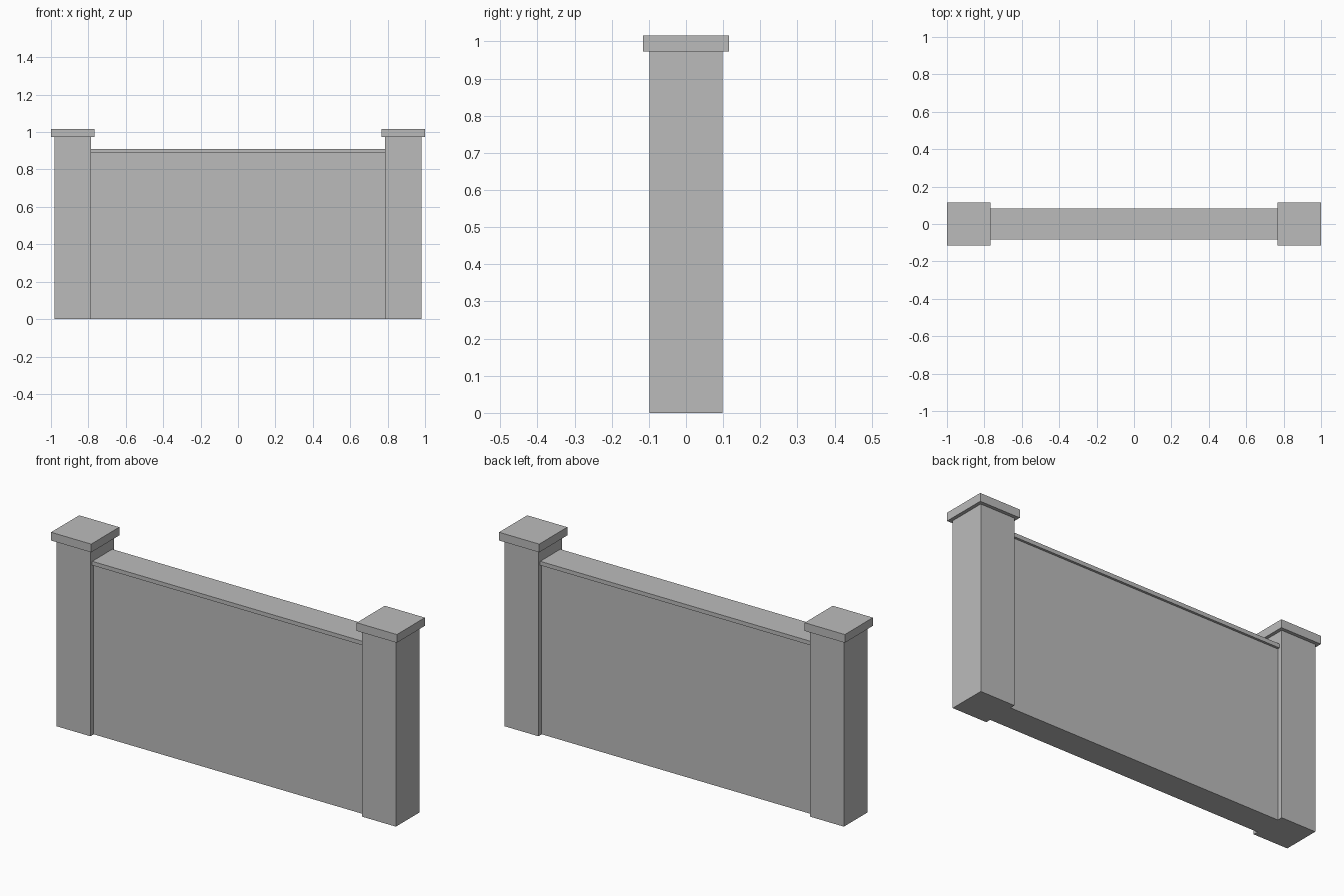
import bpy

if "Cube" in bpy.data.objects:
    bpy.data.objects.remove(bpy.data.objects["Cube"])

stone = bpy.data.materials.new("grey stone")
stone.diffuse_color = (0.5, 0.5, 0.5, 1)
stone.use_nodes = True
stone.node_tree.nodes["Principled BSDF"].inputs["Base Color"].default_value = stone.diffuse_color


def box(name, x0, x1, half_depth, z0, z1):
    """Axis-aligned box, centred on y = 0."""
    bpy.ops.mesh.primitive_cube_add(size=1, location=((x0 + x1) / 2, 0, (z0 + z1) / 2))
    ob = bpy.context.object
    ob.name = name
    ob.scale = (x1 - x0, 2 * half_depth, z1 - z0)
    bpy.ops.object.transform_apply(location=False, rotation=False, scale=True)
    ob.data.materials.append(stone)
    return ob


# wall panel and its coping, running between the posts
box("wall_panel", -0.785, 0.785, 0.071, 0, 0.888)
box("wall_coping", -0.785, 0.785, 0.083, 0.888, 0.909)

# square end posts with overhanging flat caps
for side, s in (("left", -1), ("right", 1)):
    px = sorted((s * 0.785, s * 0.982))
    cx = sorted((s * 0.768, s * 1.0))
    box(side + "_post", px[0], px[1], 0.098, 0, 0.973)
    box(side + "_post_cap", cx[0], cx[1], 0.116, 0.973, 1.016)
